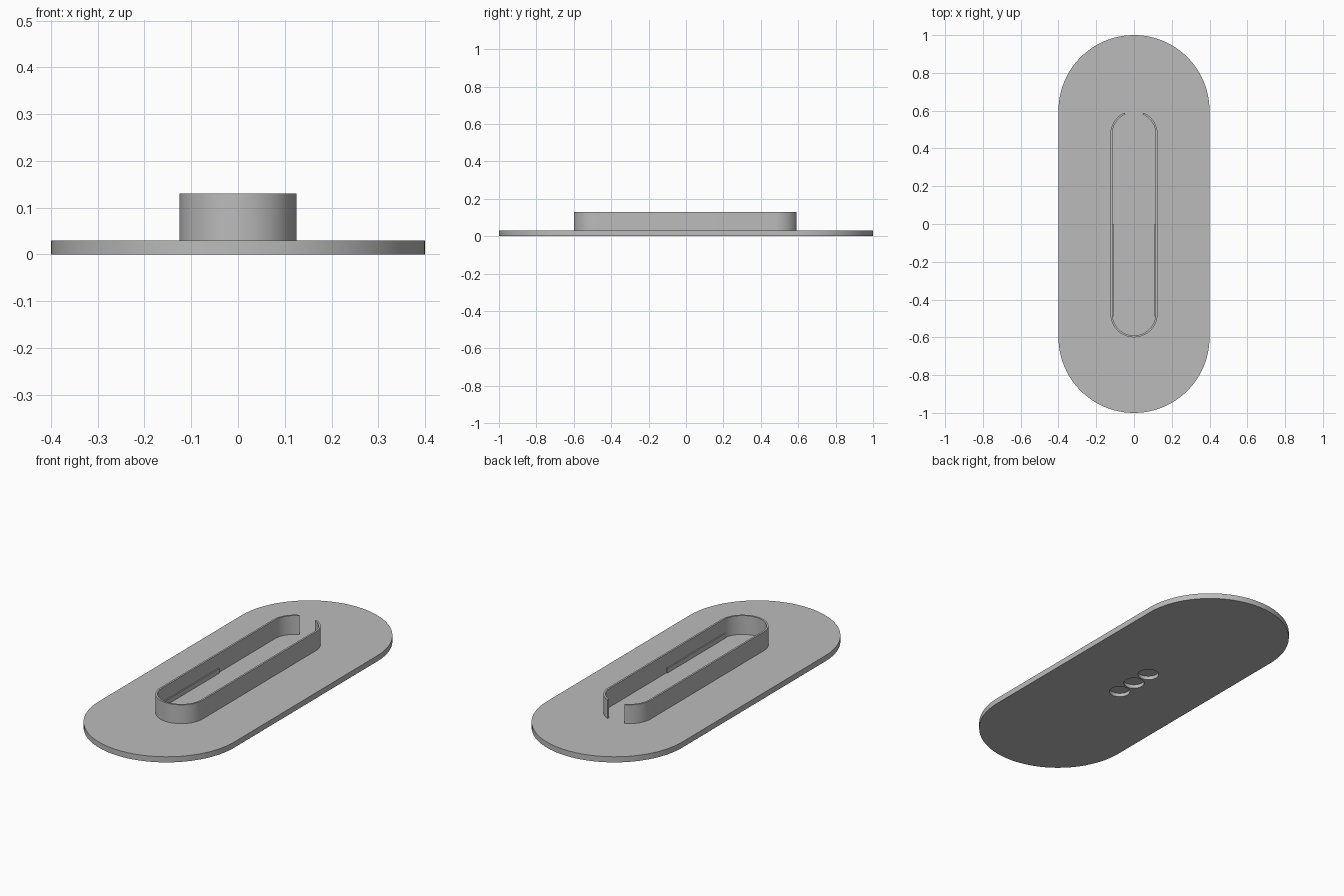
import bpy, bmesh
from math import sin, cos, pi, asin, radians

cube = bpy.data.objects.get("Cube")
if cube:
    bpy.data.objects.remove(cube, do_unlink=True)

grey = bpy.data.materials.new("grey")
grey.use_nodes = True
GREY = (0.5, 0.5, 0.5, 1)
grey.diffuse_color = GREY
grey.node_tree.nodes["Principled BSDF"].inputs["Base Color"].default_value = GREY


def prism(name, outline, z0, z1):
    """Extrude a closed 2D outline from z0 to z1."""
    bm = bmesh.new()
    base = bm.faces.new([bm.verts.new((x, y, z0)) for x, y in outline])
    top = bmesh.ops.extrude_face_region(bm, geom=[base])["geom"]
    verts = [v for v in top if isinstance(v, bmesh.types.BMVert)]
    bmesh.ops.translate(bm, verts=verts, vec=(0, 0, z1 - z0))
    bmesh.ops.recalc_face_normals(bm, faces=bm.faces)
    mesh = bpy.data.meshes.new(name)
    bm.to_mesh(mesh)
    bm.free()
    mesh.materials.append(grey)
    obj = bpy.data.objects.new(name, mesh)
    bpy.context.collection.objects.link(obj)
    return obj


def arc(cy, r, a0, a1, n=32):
    return [(r * cos(a0 + (a1 - a0) * i / n), cy + r * sin(a0 + (a1 - a0) * i / n))
            for i in range(n + 1)]


def slot_path(r, half, gap=0.0):
    """Stadium path from the back gap, round the front, to the gap again."""
    return (arc(half, r, pi / 2 + gap, pi) + arc(-half, r, pi, 2 * pi)
            + arc(half, r, 0, pi / 2 - gap))


def smooth(obj):
    bpy.ops.object.select_all(action='DESELECT')
    obj.select_set(True)
    bpy.context.view_layer.objects.active = obj
    bpy.ops.object.shade_smooth_by_angle(angle=radians(30))


PLATE_TOP, RIM_TOP = 0.03, 0.13
RIM_R, RIM_HALF, RIM_T = 0.125, 0.475, 0.01

# Base plate with three round recesses underneath
plate = prism("base_plate", arc(0.6, 0.4, 0, pi, 48) + arc(-0.6, 0.4, pi, 2 * pi, 48),
              0, PLATE_TOP)
for i in (-1, 0, 1):
    cutter = prism("recess_cutter", arc(i * 0.113, 0.052, 0, 2 * pi, 48)[:-1], -0.02, 0.02)
    bpy.context.view_layer.objects.active = plate
    cut = plate.modifiers.new("recess", 'BOOLEAN')
    cut.object = cutter
    cut.solver = 'EXACT'
    bpy.ops.object.modifier_apply(modifier=cut.name)
    bpy.data.objects.remove(cutter, do_unlink=True)
smooth(plate)

# Thin upright rim, open at the back
gap = asin(0.05 / RIM_R)
rim = prism("rim_wall", slot_path(RIM_R, RIM_HALF, gap)
            + slot_path(RIM_R - RIM_T, RIM_HALF, gap)[::-1], PLATE_TOP, RIM_TOP)
smooth(rim)

# Low ribs along the front half of the inner rim
for side, label in ((1, "left"), (-1, "right")):
    xo, xi = side * (RIM_R - RIM_T), side * (RIM_R - RIM_T - 0.006)
    prism(label + "_inner_rib", [(xo, -0.49), (xi, -0.49), (xi, 0), (xo, 0)],
          PLATE_TOP, 0.055)
